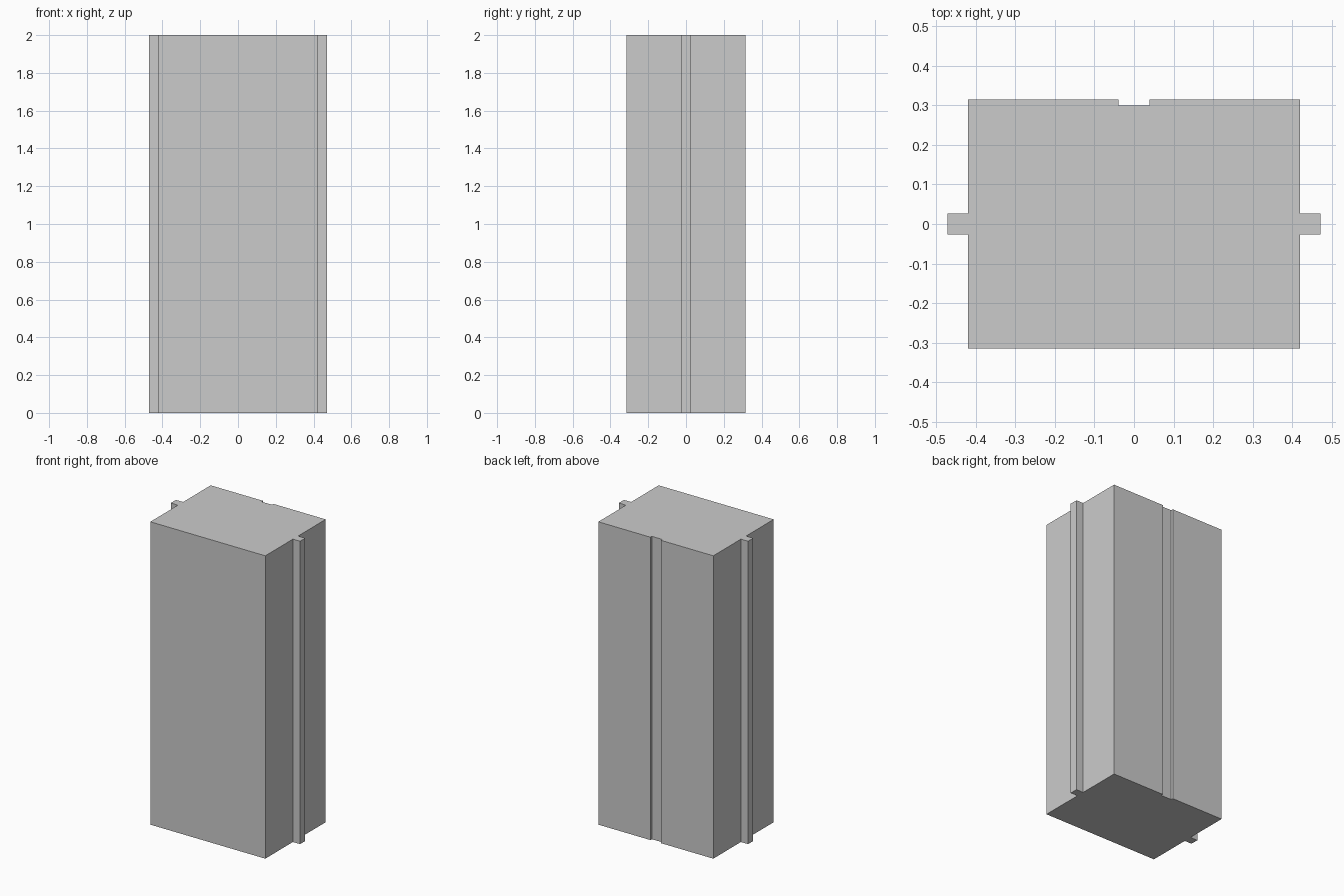
import bpy, bmesh

if "Cube" in bpy.data.objects:
    bpy.data.objects.remove(bpy.data.objects["Cube"])

HEIGHT = 2.0
W, D = 0.42, 0.315            # half width and half depth of the block
TAB_X, TAB_Y = 0.472, 0.027   # side tongue reach and half thickness
SLOT_X, SLOT_Y = 0.039, 0.30  # back groove half width and floor

# Right half of the plan outline, front to back, then mirrored across x = 0
half = [(W, -D), (W, -TAB_Y), (TAB_X, -TAB_Y), (TAB_X, TAB_Y),
        (W, TAB_Y), (W, D), (SLOT_X, D), (SLOT_X, SLOT_Y)]
outline = half + [(-x, y) for x, y in reversed(half)]

# Extrude the outline into the tongued and grooved block
bm = bmesh.new()
base = bm.faces.new([bm.verts.new((x, y, 0)) for x, y in outline])
top = bmesh.ops.extrude_face_region(bm, geom=[base], use_keep_orig=True)
bmesh.ops.translate(bm, vec=(0, 0, HEIGHT),
                    verts=[g for g in top["geom"] if isinstance(g, bmesh.types.BMVert)])
bmesh.ops.recalc_face_normals(bm, faces=bm.faces)

mesh = bpy.data.meshes.new("grooved_block")
bm.to_mesh(mesh)
bm.free()
block = bpy.data.objects.new("grooved_block", mesh)
bpy.context.collection.objects.link(block)
